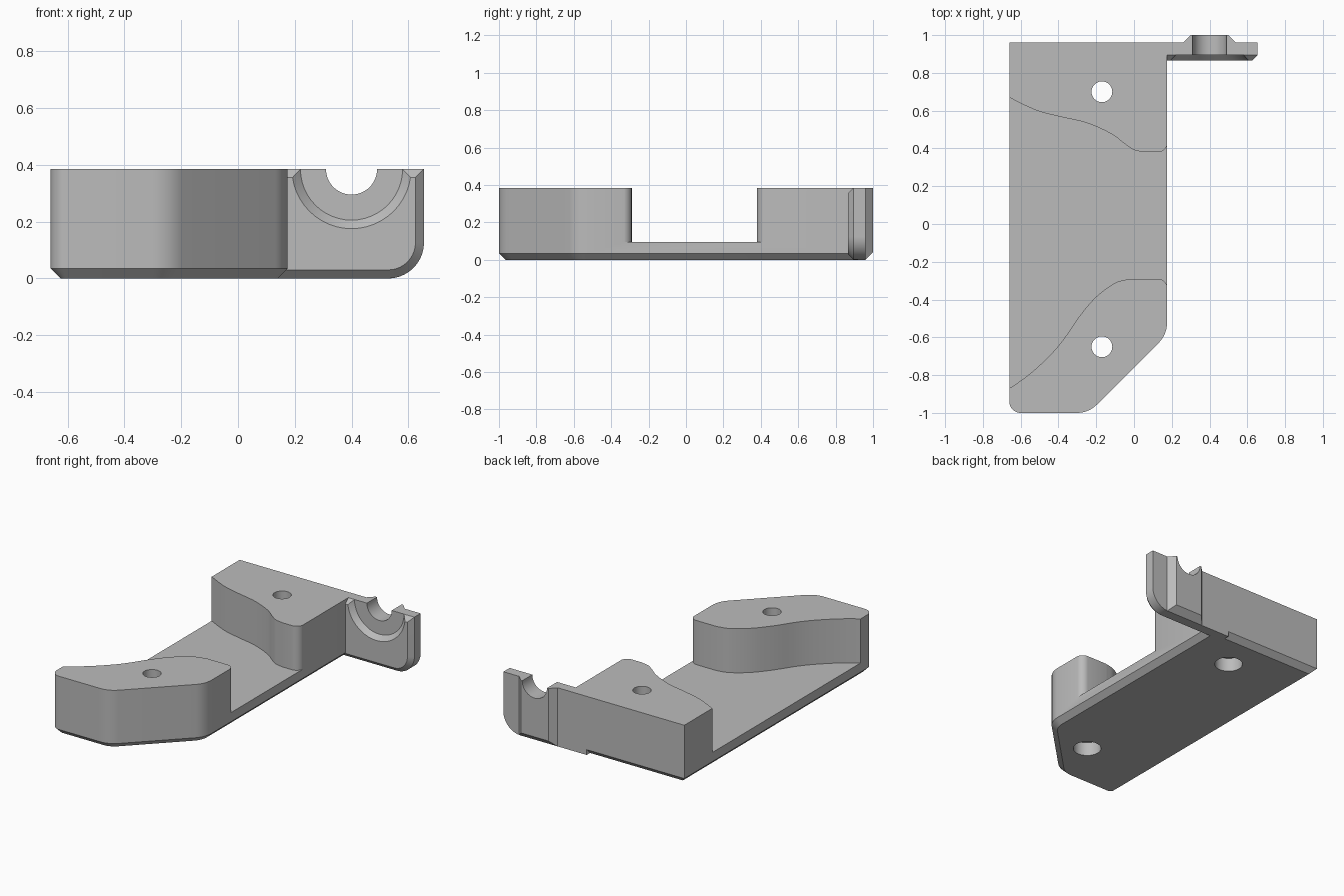
import bpy, bmesh, math
from mathutils import Vector

if "Cube" in bpy.data.objects:
    bpy.data.objects.remove(bpy.data.objects["Cube"], do_unlink=True)

TOP, BACK, SIDE, LEFT = 0.385, 0.96, 0.175, -0.66
FLOOR, CHAMFER = 0.095, 0.035
HOLES = [(-0.17, 0.70), (-0.17, -0.65)]
BORE_X = 0.4

grey = bpy.data.materials.new("light grey plastic")
grey.use_nodes = True
grey.diffuse_color = (0.5, 0.5, 0.5, 1)
grey.node_tree.nodes["Principled BSDF"].inputs["Base Color"].default_value = grey.diffuse_color


def rounded(corners, steps=8):
    """Polygon with a fillet radius at each (x, y, r) corner."""
    out = []
    for i, (x, y, r) in enumerate(corners):
        p = Vector((x, y))
        if r == 0:
            out.append(p)
            continue
        a = (Vector(corners[i - 1][:2]) - p).normalized()
        b = (Vector(corners[(i + 1) % len(corners)][:2]) - p).normalized()
        half = a.angle(b) / 2
        centre = p + (a + b).normalized() * r / math.sin(half)
        start = p + a * r / math.tan(half) - centre
        end = p + b * r / math.tan(half) - centre
        for k in range(steps + 1):
            out.append(centre + start.lerp(end, k / steps).normalized() * r
                       if 0 < k < steps else centre + (end if k else start))
    return out


def inset(loop, d):
    """Mitred inward offset of a counter-clockwise loop."""
    out = []
    for i, p in enumerate(loop):
        u = (p - loop[i - 1]).normalized()
        v = (loop[(i + 1) % len(loop)] - p).normalized()
        m, n = Vector((-u.y, u.x)), Vector((-v.y, v.x))
        out.append(p + (m + n) * d / (1 + m.dot(n)))
    return out


def spline(pts, steps=6):
    """Smooth curve through the points, as sharp polygon corners."""
    pts = [Vector(p) for p in pts]
    pts = [2 * pts[0] - pts[1]] + pts + [2 * pts[-1] - pts[-2]]
    out = []
    for a, b, c, d in zip(pts, pts[1:], pts[2:], pts[3:]):
        for k in range(steps):
            t = k / steps
            q = (2 * b + (c - a) * t + (2 * a - 5 * b + 4 * c - d) * t * t
                 + (3 * b - a - 3 * c + d) * t ** 3) / 2
            out.append((q.x, q.y, 0))
    return out + [(pts[-2].x, pts[-2].y, 0)]


def circle(x, y, r, n=48):
    return [Vector((x + r * math.cos(math.tau * k / n), y + r * math.sin(math.tau * k / n)))
            for k in range(n)]


def loft(name, sections, axis="z"):
    """Closed solid through (level, loop) sections stacked along z or y."""
    bm = bmesh.new()
    rings = [[bm.verts.new((p.x, p.y, h) if axis == "z" else (p.x, h, p.y)) for p in loop]
             for h, loop in sections]
    for lo, hi in zip(rings, rings[1:]):
        for i in range(len(lo)):
            bm.faces.new((lo[i - 1], lo[i], hi[i], hi[i - 1]))
    bm.faces.new(rings[0])
    bm.faces.new(rings[-1])
    bmesh.ops.recalc_face_normals(bm, faces=bm.faces)
    mesh = bpy.data.meshes.new(name)
    bm.to_mesh(mesh)
    bm.free()
    mesh.materials.append(grey)
    obj = bpy.data.objects.new(name, mesh)
    bpy.context.collection.objects.link(obj)
    return obj


def combine(target, tool, operation):
    bpy.context.view_layer.objects.active = target
    mod = target.modifiers.new(operation, "BOOLEAN")
    mod.operation, mod.solver, mod.object = operation, "EXACT", tool
    bpy.ops.object.modifier_apply(modifier=mod.name)
    bpy.data.objects.remove(tool, do_unlink=True)


# Main body with chamfered bottom edge, square at the back
outline = rounded([(LEFT, BACK, 0), (LEFT, -1, 0.06), (-0.24, -1, 0.15),
                   (SIDE, -0.585, 0.15), (SIDE, BACK, 0)])
foot = [Vector((q.x, BACK if p.y == BACK else q.y))
        for p, q in zip(outline, inset(outline, CHAMFER))]
body = loft("mounting_bracket", [(0, foot), (CHAMFER, outline), (TOP, outline)])

# Wavy channel between the two blocks
edge = SIDE + 0.001
front_wave = spline([(-0.76, -0.93), (LEFT, -0.87), (-0.56, -0.80), (-0.46, -0.71),
                     (-0.38, -0.62), (-0.29, -0.49), (-0.2, -0.385), (-0.1, -0.312),
                     (-0.02, -0.29)])
back_wave = spline([(0.06, 0.38), (0, 0.392), (-0.05, 0.425), (-0.12, 0.477),
                    (-0.25, 0.535), (-0.4, 0.57), (-0.52, 0.603), (LEFT, 0.67),
                    (-0.76, 0.73)])
channel = rounded(front_wave + [(edge, -0.29, 0.05), (edge, -0.35, 0), (0.3, -0.35, 0),
                                (0.3, 0.44, 0), (edge, 0.44, 0), (edge, 0.38, 0.05)]
                  + back_wave)
combine(body, loft("channel_cutter", [(FLOOR, channel), (0.5, channel)]), "DIFFERENCE")

# Side flange with rounded lower corner and chamfered front rim
plate = rounded([(0.05, 0, 0), (0.655, 0, 0.125), (0.655, TOP, 0), (0.05, TOP, 0)], 12)
rim = [Vector((p.x if p.x == 0.05 else q.x, TOP if p.y == TOP else q.y))
       for p, q in zip(plate, inset(plate, 0.03))]
flange = loft("flange", [(0.865, rim), (0.895, plate), (BACK, plate)], "y")


# Tapered boss behind the flange
def panel(half, low):
    return [Vector((BORE_X + sx * half, z))
            for sx, z in ((-1, low), (1, low), (1, TOP), (-1, TOP))]


boss = loft("boss", [(0.92, panel(0.14, 0)), (BACK, panel(0.14, 0)),
                     (1.0, panel(0.10, 0.04))], "y")
combine(flange, boss, "UNION")

# Half-round bearing seat and conical recess
combine(flange, loft("recess_cutter", [(0.86, circle(BORE_X, TOP, 0.215)),
                                       (0.895, circle(BORE_X, TOP, 0.18))], "y"), "DIFFERENCE")
combine(flange, loft("bore_cutter", [(0.8, circle(BORE_X, TOP, 0.09)),
                                     (1.1, circle(BORE_X, TOP, 0.09))], "y"), "DIFFERENCE")
combine(body, flange, "UNION")

# Screw holes, counterbored from below
for x, y in HOLES:
    wide, narrow = circle(x, y, 0.085), circle(x, y, 0.055)
    combine(body, loft("screw_cutter", [(-0.1, wide), (0.09, wide), (0.09, narrow),
                                        (0.5, narrow)]), "DIFFERENCE")

bpy.ops.object.select_all(action="DESELECT")
body.select_set(True)
bpy.context.view_layer.objects.active = body
bpy.ops.object.shade_smooth_by_angle(angle=math.radians(25))
